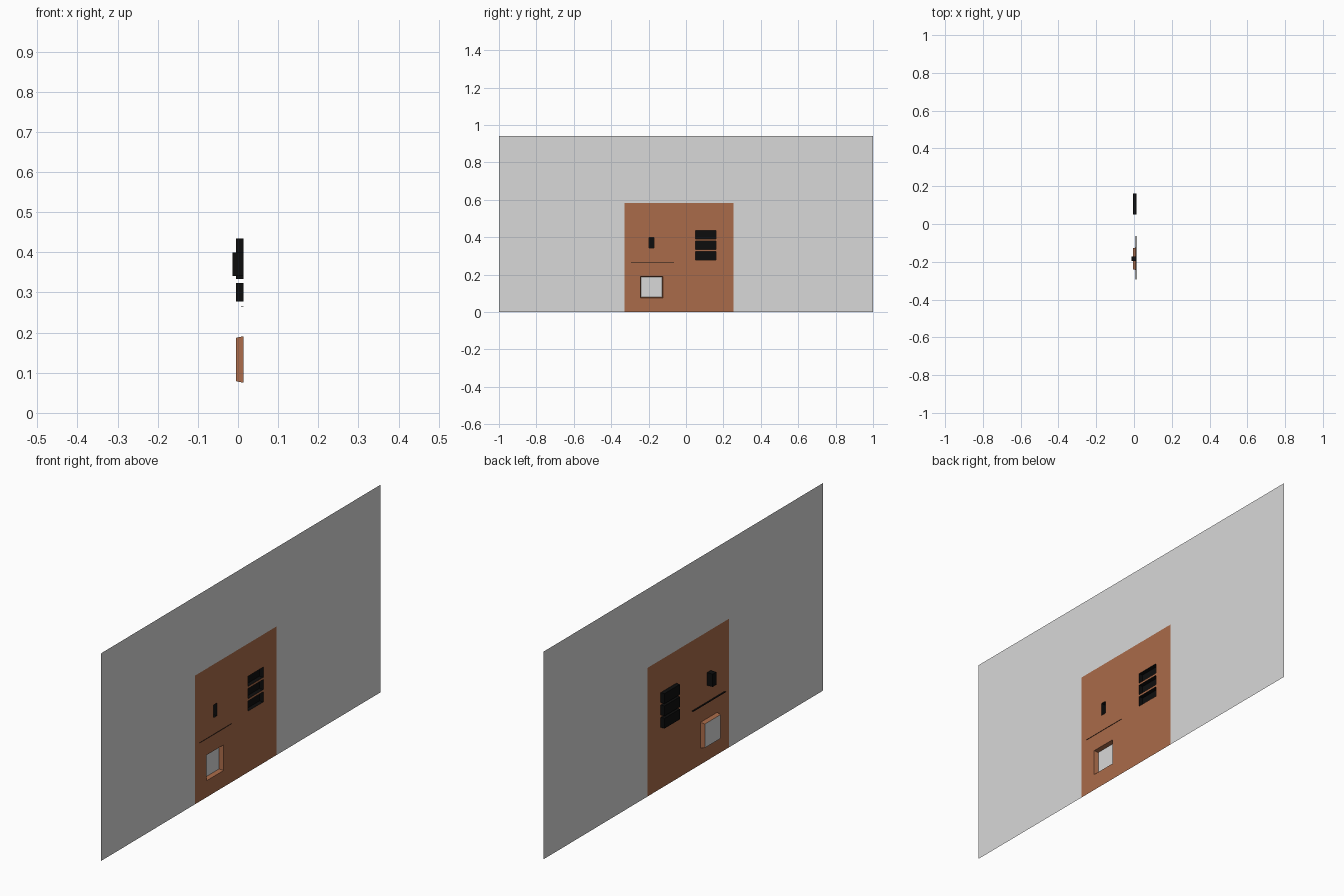
import bpy, bmesh

if "Cube" in bpy.data.objects:
    bpy.data.objects.remove(bpy.data.objects["Cube"])

FRONT = 0.014   # x of the wall surface, which faces +x


def material(name, rgb):
    m = bpy.data.materials.new(name)
    m.diffuse_color = (*rgb, 1)
    m.use_nodes = True
    m.node_tree.nodes["Principled BSDF"].inputs["Base Color"].default_value = m.diffuse_color
    return m


grey = material("wall_grey", (0.69, 0.69, 0.69))
brown = material("panel_brown", (0.40, 0.147, 0.067))
black = material("recess_black", (0.004, 0.004, 0.004))


def make_object(name, bm, mats):
    mesh = bpy.data.meshes.new(name)
    bm.to_mesh(mesh)
    bm.free()
    for m in mats:
        mesh.materials.append(m)
    ob = bpy.data.objects.new(name, mesh)
    bpy.context.collection.objects.link(ob)
    return ob


# Openings: name, y0, y1, z0, z1, back x, taper, side material, back material
vents = [("vent_%d" % i, 0.05, 0.161, 0.277 + 0.056 * i, 0.323 + 0.056 * i,
          -0.005, 0, black, black) for i in range(3)]
openings = vents + [
    ("peephole", -0.197, -0.171, 0.341, 0.399, -0.014, 0, black, black),
    ("slot", -0.295, -0.064, 0.2645, 0.2665, 0.007, 0, black, black),
    ("window", -0.244, -0.124, 0.075, 0.191, -0.005, 0.004, brown, grey),
]
PANEL = (-0.328, 0.255, 0.0, 0.583)


def inside(y, z, rect):
    return rect[0] < y < rect[1] and rect[2] < z < rect[3]


# Wall sheet with the brown panel, open where the recesses sit
ys = sorted({-1, 1, *PANEL[:2], *(v for o in openings for v in o[1:3])})
zs = sorted({0.941, *PANEL[2:], *(v for o in openings for v in o[3:5])})
bm = bmesh.new()
for y0, y1 in zip(ys, ys[1:]):
    for z0, z1 in zip(zs, zs[1:]):
        cy, cz = (y0 + y1) / 2, (z0 + z1) / 2
        if any(inside(cy, cz, o[1:5]) for o in openings):
            continue
        f = bm.faces.new([bm.verts.new((FRONT, y, z)) for y, z in
                          ((y0, z0), (y1, z0), (y1, z1), (y0, z1))])
        f.material_index = int(inside(cy, cz, PANEL))
bmesh.ops.remove_doubles(bm, verts=bm.verts, dist=1e-5)
# Merge the cells of each colour back into large flat areas
bmesh.ops.dissolve_limit(bm, angle_limit=0.01, verts=bm.verts, edges=bm.edges,
                         delimit={'MATERIAL'})
bmesh.ops.triangulate(bm, faces=[f for f in bm.faces if len(f.verts) > 4])
make_object("wall_with_panel", bm, [grey, brown])

# Recesses pushed back from the wall surface
for name, y0, y1, z0, z1, back, taper, side_mat, back_mat in openings:
    bm = bmesh.new()
    rings = []
    for x, t in ((FRONT, 0), (back, taper)):
        rings.append([bm.verts.new((x, y, z)) for y, z in
                      ((y0 + t, z0 + t), (y1 - t, z0 + t),
                       (y1 - t, z1 - t), (y0 + t, z1 - t))])
    a, b = rings
    for i in range(4):
        j = (i + 1) % 4
        bm.faces.new((a[i], a[j], b[j], b[i]))
    bm.faces.new(b).material_index = 1
    make_object(name + "_recess", bm, [side_mat, back_mat])
